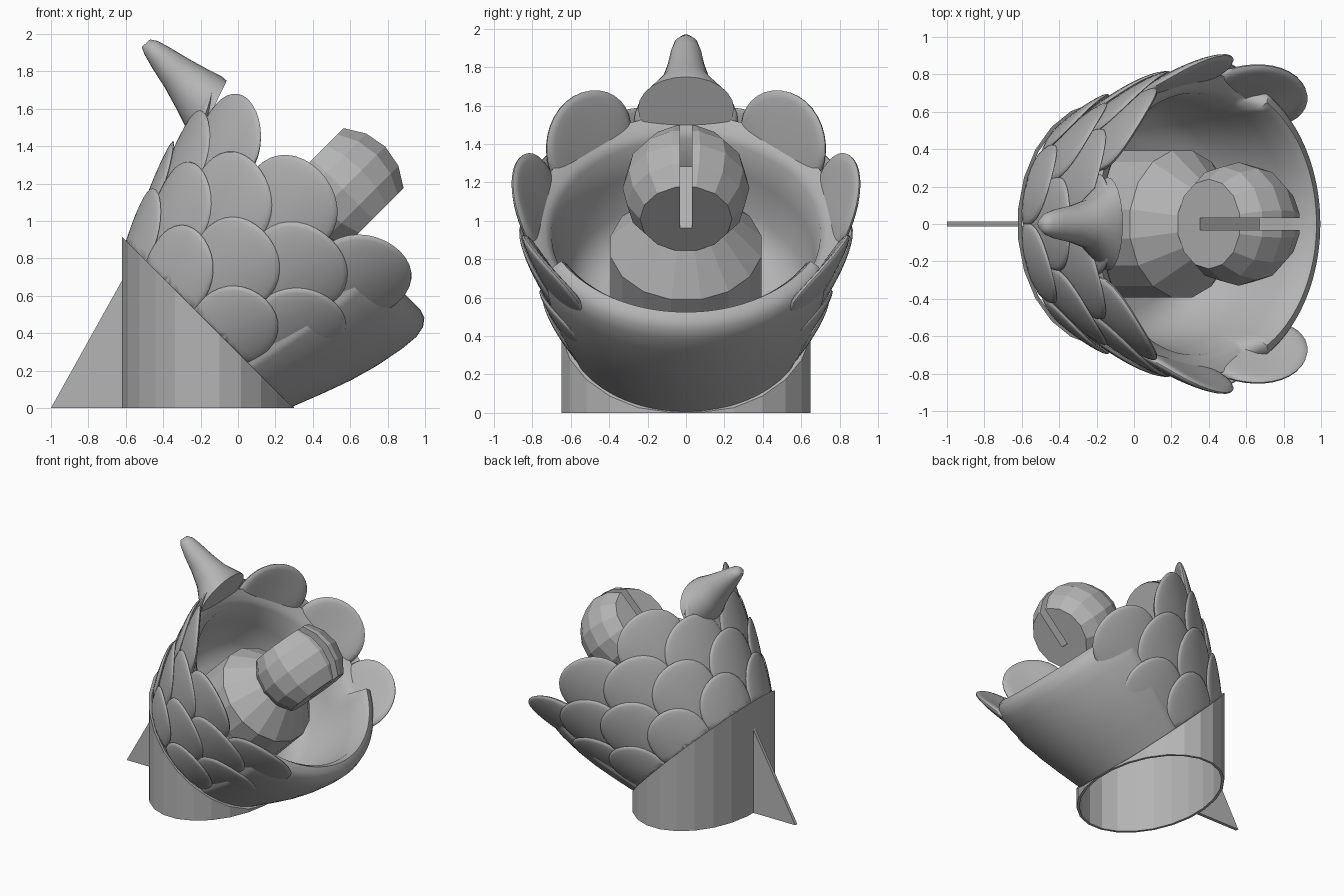
import bpy, bmesh, math
from mathutils import Matrix, Vector

if "Cube" in bpy.data.objects:
    bpy.data.objects.remove(bpy.data.objects["Cube"], do_unlink=True)

GREY = bpy.data.materials.new("plain grey")
GREY.use_nodes = True
GREY.diffuse_color = (0.46, 0.46, 0.46, 1)
GREY.node_tree.nodes["Principled BSDF"].inputs["Base Color"].default_value = (0.46, 0.46, 0.46, 1)

# Bowl frame: origin on the slanted top of the base, axis leaning 45 degrees toward +x
TILT = Matrix.Translation((-0.16, 0, 0.45)) @ Matrix.Rotation(math.radians(45), 4, 'Y')


def finish(name, bm, matrix=None, smooth=None):
    if matrix:
        bm.transform(matrix)
    bmesh.ops.recalc_face_normals(bm, faces=bm.faces)
    mesh = bpy.data.meshes.new(name)
    bm.to_mesh(mesh)
    bm.free()
    mesh.materials.append(GREY)
    obj = bpy.data.objects.new(name, mesh)
    bpy.context.collection.objects.link(obj)
    bpy.ops.object.select_all(action='DESELECT')
    obj.select_set(True)
    bpy.context.view_layer.objects.active = obj
    if smooth:
        bpy.ops.object.shade_smooth_by_angle(angle=math.radians(smooth))
    return obj


def loft(bm, rings, closed=False):
    """Skin a list of equal-length point rings, capping the ends unless closed."""
    rows = [[bm.verts.new(p) for p in ring] for ring in rings]
    n = len(rows[0])
    pairs = list(zip(rows, rows[1:])) + ([(rows[-1], rows[0])] if closed else [])
    for a, b in pairs:
        for i in range(n):
            j = (i + 1) % n
            bm.faces.new((a[i], a[j], b[j], b[i]))
    if not closed:
        bm.faces.new(rows[0])
        bm.faces.new(rows[-1])


def lathe(profile, segments):
    bm = bmesh.new()
    turn = [math.tau * (i + 0.5) / segments for i in range(segments)]
    loft(bm, [[(r * math.cos(a), r * math.sin(a), h) for a in turn] for r, h in profile])
    return bm


# Base: thin oval tube cut off by the slanted plane
def tube_ring(inset, top):
    ring = []
    for i in range(24):
        a = math.tau * (i + 0.5) / 24
        x = -0.16 + (0.463 - inset) * math.cos(a)
        ring.append((x, (0.653 - inset) * math.sin(a), max(0.295 - x, 0.004) if top else 0))
    return ring


bm = bmesh.new()
loft(bm, [tube_ring(0, False), tube_ring(0, True), tube_ring(0.02, True), tube_ring(0.02, False)], closed=True)
finish("base_tube", bm)

# Fin: thin triangular plate behind the base
bm = bmesh.new()
fin = [(-1, 0), (-0.61, 0), (-0.61, 0.7)]
loft(bm, [[(x, y, z) for x, z in fin] for y in (-0.013, 0.013)])
finish("rear_fin", bm)

# Bowl: full lip at the front, lower flared rim behind the scales elsewhere
inside = [(0.70, 0.68), (0.67, 0.5), (0.62, 0.3), (0.56, 0.2), (0.46, 0.16), (0.02, 0.15)]
front = [(0.02, 0), (0.63, 0), (0.697, 0.17), (0.755, 0.33), (0.797, 0.48), (0.828, 0.64), (0.837, 0.74),
         (0.825, 0.8), (0.795, 0.84), (0.75, 0.856), (0.718, 0.82)] + inside
rear = [(0.02, 0), (0.61, 0), (0.66, 0.17), (0.71, 0.33), (0.75, 0.48), (0.785, 0.62), (0.80, 0.69),
        (0.81, 0.735), (0.805, 0.75), (0.775, 0.735), (0.735, 0.715)] + inside
bm = bmesh.new()
rings = []
for f, b in zip(front, rear):
    ring = []
    for i in range(120):
        a = math.tau * i / 120
        r, h = f if abs(math.degrees(math.remainder(a, math.tau))) < 62 else b
        ring.append((r * math.cos(a), r * math.sin(a), h))
    rings.append(ring)
loft(bm, rings)
finish("bowl", bm, TILT, 50)


# Scales: flattened lenses wrapped round the bowl, tips leaning outward
def wall_radius(h):
    return 0.63 + 0.36 * h - 0.1 * h * h


def scale(name, angle, tip, half_angle=20.5, inner=0.027, half_height=0.27):
    bm = bmesh.new()
    bmesh.ops.create_uvsphere(bm, u_segments=36, v_segments=14, radius=1)
    for v in bm.verts:
        side, up, out = v.co
        if up < 0:  # fuller lower half
            side *= max(1 - up * up, 0.01) ** -0.2
        bulge = math.copysign(abs(out) ** 0.7, out) * (0.027 if out > 0 else inner * (1 - 0.5 * up))
        h = max(tip - half_height + half_height * up, 0.0)
        r = wall_radius(h) - 0.02 + 0.037 * up + bulge
        a = math.radians(angle + half_angle * side)
        v.co = (-r * math.cos(a), r * math.sin(a), h)
    finish(name, bm, TILT, 60)


rows = [("lower", 0.31, (20, 60, 100)), ("middle", 0.56, (0, 40, 80, 120)), ("upper", 0.785, (20, 60, 100))]
for row, tip, angles in rows:
    for a in angles:
        for side, sign in (("left", 1), ("right", -1)) if a else (("centre", 1),):
            scale(f"{row}_scale_{side}_{a}", a * sign, tip)

# Rim scales: thicker on the inside so they run into the bowl wall
for a in (40, 80, 120):
    for side, sign in (("left", 1), ("right", -1)):
        scale(f"rim_scale_{side}_{a}", a * sign, 1.0, 19.5, 0.065)
scale("rim_scale_centre", 0, 0.95, 19.5, 0.06)

# Horn: tapering hook on the rear rim scale, as (upper point, lower point, half width)
horn = [((-0.06, 1.75), (-0.22, 1.42), 0.25), ((-0.09, 1.775), (-0.28, 1.5), 0.2),
        ((-0.17, 1.815), (-0.33, 1.6), 0.13), ((-0.27, 1.87), (-0.39, 1.71), 0.1),
        ((-0.37, 1.93), (-0.46, 1.82), 0.08), ((-0.43, 1.962), (-0.5, 1.89), 0.06),
        ((-0.47, 1.97), (-0.515, 1.93), 0.03)]
bm = bmesh.new()
rings = []
turn = [math.tau * i / 24 for i in range(24)]
for top, low, half in horn:
    p, q = Vector((top[0], 0, top[1])), Vector((low[0], 0, low[1]))
    rings.append([(p + q) / 2 + (p - q) / 2 * math.cos(a) + Vector((0, half * math.sin(a), 0)) for a in turn])
loft(bm, rings)
finish("horn", bm, smooth=60)

# Stub and neck rising from the bowl floor
stub = [(0.4, 0.14), (0.4, 0.59), (0.22, 0.8), (0.2, 0.9)]
finish("stub", lathe(stub, 16), TILT)

# Knob: faceted ball with two flat ends across the bowl axis
end = math.asin(0.2265 / 0.33)
ball = [(0.33 * math.cos(end * k / 2), 0.33 * math.sin(end * k / 2)) for k in range(-2, 3)]
across = TILT @ Matrix.Translation((0, 0, 1.018)) @ Matrix.Rotation(math.radians(90), 4, 'Y')
knob = finish("knob", lathe(ball, 14), across)

# Slot sawn through the outer half of the knob
bm = bmesh.new()
bmesh.ops.create_cube(bm, size=1, matrix=Matrix.Diagonal((1, 0.062, 0.6, 1)))
cutter = finish("slot_cutter", bm, TILT @ Matrix.Translation((0, 0, 1.25)))
cutter.hide_render = True
cut = knob.modifiers.new("slot", 'BOOLEAN')
cut.operation = 'DIFFERENCE'
cut.solver = 'EXACT'
cut.object = cutter
bpy.context.view_layer.objects.active = knob
bpy.ops.object.modifier_apply(modifier=cut.name)
bpy.data.objects.remove(cutter, do_unlink=True)
